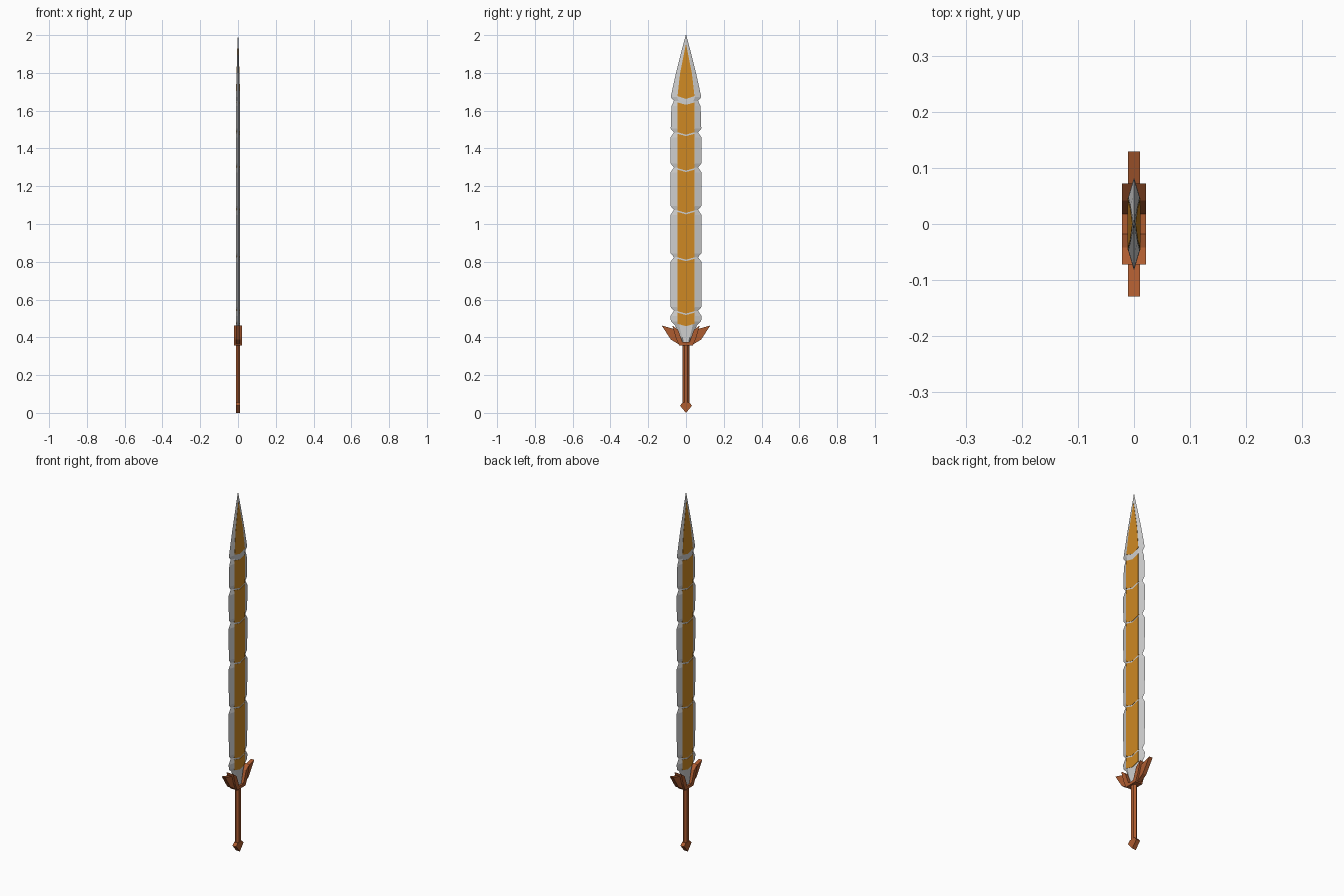
import bpy, bmesh

if "Cube" in bpy.data.objects:
    bpy.data.objects.remove(bpy.data.objects["Cube"])


def material(name, rgb):
    m = bpy.data.materials.new(name)
    m.diffuse_color = (*rgb, 1)
    m.use_nodes = True
    m.node_tree.nodes["Principled BSDF"].inputs["Base Color"].default_value = m.diffuse_color
    return m


STEEL = material("pale steel", (0.62, 0.62, 0.62))
GOLD = material("gold", (0.62, 0.25, 0.017))
BROWN = material("copper brown", (0.42, 0.107, 0.03))


def finish(bm, name, mat):
    bmesh.ops.remove_doubles(bm, verts=bm.verts, dist=1e-5)
    bmesh.ops.recalc_face_normals(bm, faces=bm.faces)
    me = bpy.data.meshes.new(name)
    bm.to_mesh(me)
    bm.free()
    me.materials.append(mat)
    ob = bpy.data.objects.new(name, me)
    bpy.context.collection.objects.link(ob)
    return ob


def loft(name, rings, mat):
    """Skin a stack of equal-sized rings and cap both ends."""
    bm = bmesh.new()
    rs = [[bm.verts.new(p) for p in r] for r in rings]
    n = len(rs[0])
    for a, b in zip(rs, rs[1:]):
        for i in range(n):
            j = (i + 1) % n
            bm.faces.new((a[i], a[j], b[j], b[i]))
    bm.faces.new(rs[0])
    bm.faces.new(rs[-1])
    return finish(bm, name, mat)


def plate(name, outline, half, mat):
    """Extrude a (y, z) outline both ways in x; half(z) is the half thickness."""
    return loft(name, [[(s * half(z), y, z) for y, z in outline] for s in (-1, 1)], mat)


def thickness(z):
    return 0.0105 if z < 1.66 else 0.001 + 0.0095 * (2.0 - z) / 0.34


# Notched blade: bevelled edges either side of a flat centre
notches = [0.54, 0.825, 1.075, 1.30, 1.485, 1.652]
profile = [(0.37, 0.022), (0.40, 0.032), (0.465, 0.058), (0.485, 0.08)]
for z in notches:
    profile += [(z - 0.028, 0.083 if z < 1.6 else 0.077), (z, 0.064), (z + 0.02, 0.081)]
profile += [(1.80, 0.053), (1.90, 0.028), (2.0, 0.0015)]
rings = []
for z, w in profile:
    t, r = thickness(z), min(0.047, 0.62 * w)
    rings.append([(0, w, z), (t, r, z), (t, -r, z), (0, -w, z), (-t, -r, z), (-t, r, z)])
loft("blade", rings, STEEL)

# Gold inlay panels separated by shallow chevron gaps
G, V = 0.046, 0.013
joints = [0.468, 0.535, 0.82, 1.068, 1.292, 1.482]
tops = joints[1:] + [1.648]
for i, (lo, hi) in enumerate(zip(joints, tops)):
    a, b = lo + 0.004, hi - 0.004
    plate(f"gold_panel_{i + 1}",
          [(-G, a), (0, a - V), (G, a), (G, b), (0, b - V), (-G, b)],
          lambda z: thickness(z) + 0.001, GOLD)
plate("gold_tip_panel",
      [(-0.045, 1.677), (0, 1.662), (0.045, 1.677), (0.031, 1.80), (0, 1.955), (-0.031, 1.80)],
      lambda z: thickness(z) + 0.001, GOLD)

# Guard: thick inner claws and thin outer wings, mirrored in y
for side, s in (("left", -1), ("right", 1)):
    claw = [(0, 0.358), (0.037, 0.358), (0.055, 0.40), (0.072, 0.462),
            (0.042, 0.44), (0.018, 0.374), (0, 0.374)]
    wing = [(0.03, 0.358), (0.08, 0.388), (0.129, 0.463), (0.066, 0.445), (0.035, 0.40)]
    plate(f"guard_claw_{side}", [(s * y, z) for y, z in claw], lambda z: 0.021, BROWN)
    plate(f"guard_wing_{side}", [(s * y, z) for y, z in wing], lambda z: 0.0105, BROWN)

# Six-sided grip and pointed pommel
loft("grip", [[(0, 0.018, z), (0.011, 0.009, z), (0.011, -0.009, z),
               (0, -0.018, z), (-0.011, -0.009, z), (-0.011, 0.009, z)]
              for z in (0.04, 0.365)], BROWN)
plate("pommel", [(0, 0), (0.032, 0.038), (0.018, 0.054), (-0.018, 0.054), (-0.032, 0.038)],
      lambda z: 0.0115, BROWN)
